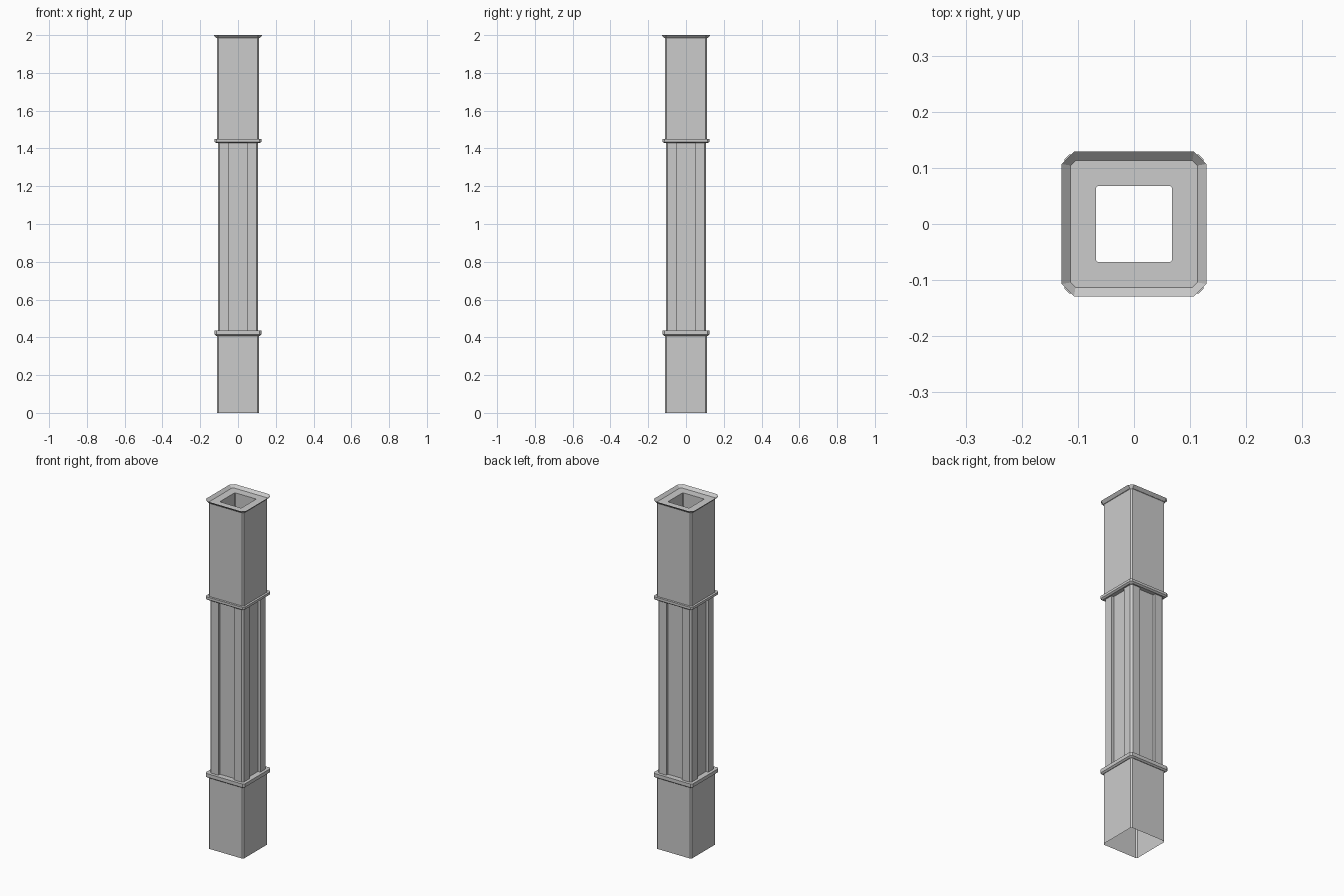
import bpy
import bmesh

cube = bpy.data.objects.get("Cube")
if cube:
    bpy.data.objects.remove(cube, do_unlink=True)

grey = bpy.data.materials.new("plain grey")
grey.use_nodes = True
grey.diffuse_color = (0.6, 0.6, 0.6, 1)
grey.node_tree.nodes["Principled BSDF"].inputs["Base Color"].default_value = (0.6, 0.6, 0.6, 1)


def around(side):
    """Repeat one side's (x, y) points on all four sides."""
    points = []
    for _ in range(4):
        points += side
        side = [(-y, x) for x, y in side]
    return points


def chamfered(half, cut):
    """Square outline with cut corners."""
    return around([(cut - half, -half), (half - cut, -half)])


def skin(name, rings):
    """Join a stack of (outline, z) rings into an open shell."""
    bm = bmesh.new()
    loops = [[bm.verts.new((x, y, z)) for x, y in outline] for outline, z in rings]
    for a, b in zip(loops, loops[1:]):
        for i in range(len(a)):
            j = (i + 1) % len(a)
            bm.faces.new((a[i], a[j], b[j], b[i]))
    mesh = bpy.data.meshes.new(name)
    bm.to_mesh(mesh)
    bm.free()
    mesh.materials.append(grey)
    obj = bpy.data.objects.new(name, mesh)
    bpy.context.collection.objects.link(obj)


# Plain square base, open underneath
body = chamfered(0.112, 0.008)
skin("base", [(body, 0), (body, 0.42)])

# Shaft with a sunken panel on each side
H, C, P, D = 0.107, 0.01, 0.05, 0.015
shaft = around([(C - H, -H), (-P, -H), (-P, D - H), (P, D - H), (P, -H), (H - C, -H)])
skin("shaft", [(shaft, 0.42), (shaft, 1.44)])

# Collars with a bevelled underside
for name, low, high in (("lower_collar", 0.408, 0.435), ("upper_collar", 1.428, 1.449)):
    inner, outer = chamfered(0.085, 0.008), chamfered(0.124, 0.009)
    skin(name, [(inner, low), (chamfered(0.115, 0.008), low), (outer, low + 0.007),
                (outer, high), (inner, high)])

# Upper block, flared rim, sunken ledge and the square socket
hole = chamfered(0.068, 0.004)
skin("upper_block", [(body, 1.44), (body, 1.984)])
skin("rim", [(body, 1.984), (chamfered(0.129, 0.022), 2.0),
             (chamfered(0.115, 0.009), 1.985), (hole, 1.985)])
skin("socket", [(hole, 1.985), (hole, 1.8)])
